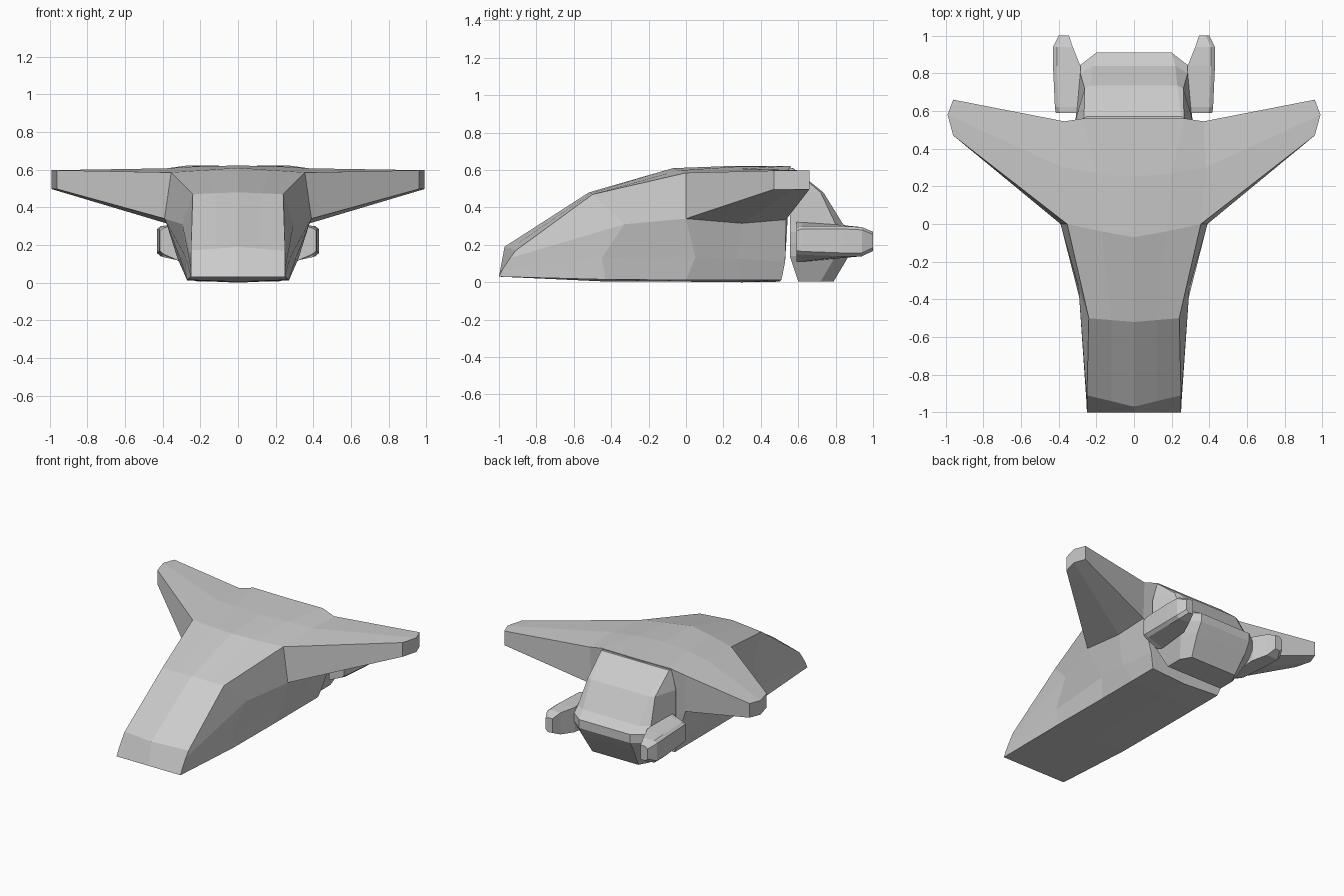
import bpy, bmesh

if "Cube" in bpy.data.objects:
    bpy.data.objects.remove(bpy.data.objects["Cube"])


def loft(bm, rings, closed=True, skip=(), cap_start=True, cap_end=True):
    """Skin a list of equal-length point rings; skip holds (row, column) gaps."""
    rows = [[bm.verts.new(p) for p in r] for r in rings]
    n = len(rows[0])
    for i in range(len(rows) - 1):
        for j in range(n if closed else n - 1):
            if (i, j) not in skip:
                k = (j + 1) % n
                bm.faces.new((rows[i][j], rows[i][k], rows[i + 1][k], rows[i + 1][j]))
    if cap_start:
        bm.faces.new(rows[0])
    if cap_end:
        bm.faces.new(rows[-1])


def finish(name, bm):
    """Weld, orient and mirror the half mesh across x = 0."""
    bmesh.ops.remove_doubles(bm, verts=bm.verts, dist=0.0005)
    geom = bm.verts[:] + bm.edges[:] + bm.faces[:]
    bmesh.ops.mirror(bm, geom=geom, axis='X', merge_dist=0.0005)
    bmesh.ops.remove_doubles(bm, verts=bm.verts, dist=0.0005)
    bmesh.ops.recalc_face_normals(bm, faces=bm.faces)
    me = bpy.data.meshes.new(name)
    bm.to_mesh(me)
    bm.free()
    ob = bpy.data.objects.new(name, me)
    bpy.context.collection.objects.link(ob)
    return ob


# Hull half sections, nose to stern: bottom centre, chine, sides, top edge, top centre
hull = [
    [(0, -1, .03), (.25, -1, .03), (.25, -.98, .07), (.25, -.94, .13), (.25, -.91, .17), (.12, -.94, .18), (0, -.97, .19)],
    [(0, -.45, .005), (.27, -.43, .015), (.275, -.45, .13), (.295, -.33, .31), (.24, -.5, .47), (.12, -.51, .475), (0, -.52, .48)],
    [(0, 0, .003), (.27, 0, .012), (.31, .05, .135), (.39, 0, .34), (.355, 0, .585), (.17, -.04, .598), (0, -.07, .61)],
    [(0, .3, 0), (.27, .3, .012), (.32, .27, .125), (.38, .3, .315), (.38, .3, .607), (.2, .27, .618), (0, .25, .622)],
    [(0, .5, .003), (.27, .51, .012), (.30, .53, .11), (.37, .535, .335), (.37, .545, .597), (.27, .56, .622), (0, .56, .62)],
]
bm = bmesh.new()
loft(bm, hull, closed=False, skip={(2, 3), (3, 3)})

# Wing grown from the gap left in the hull side
root = [hull[i][4] for i in (2, 3, 4)] + [hull[i][3] for i in (4, 3, 2)]
plan = [(.96, .47), (.99, .58), (.96, .66)]
tip = [(x, y, .597) for x, y in plan] + [(x, y, .497) for x, y in reversed(plan)]
loft(bm, [root, tip], cap_start=False)
finish("hull_and_wings", bm)

# Tail block: levels from bottom to top (z, front y, front x, side x, side y, rear x, rear y)
levels = [
    (.005, .60, .22, .22, .72, .18, .79),
    (.14, .555, .29, .28, .80, .20, .87),
    (.21, .555, .30, .29, .84, .20, .91),
    (.27, .555, .31, .29, .84, .20, .91),
    (.31, .555, .31, .285, .80, .22, .84),
    (.48, .555, .31, .262, .72, .23, .735),
    (.612, .55, .27, .265, .565, .25, .57),
]
bm = bmesh.new()
loft(bm, [[(0, fy, z), (fx, fy, z), (sx, sy, z), (rx, ry, z), (0, ry, z)]
          for z, fy, fx, sx, sy, rx, ry in levels], closed=False)
finish("tail_block", bm)

# Side pods: rings along y (y, inner x, outer x, outer z range, inner z range)
pods = [
    (.59, .30, .415, .155, .29, .11, .325),
    (.62, .28, .42, .15, .30, .11, .325),
    (.84, .285, .43, .142, .30, .13, .305),
    (.94, .325, .43, .142, .295, .142, .295),
    (1.0, .345, .40, .17, .27, .17, .27),
]
bm = bmesh.new()
loft(bm, [[(xi, y, a), (xo - .02, y, zl - .003), (xo, y, zl + .015),
           (xo, y, zh - .015), (xo - .02, y, zh), (xi, y, b)]
          for y, xi, xo, zl, zh, a, b in pods])
finish("side_pods", bm)
